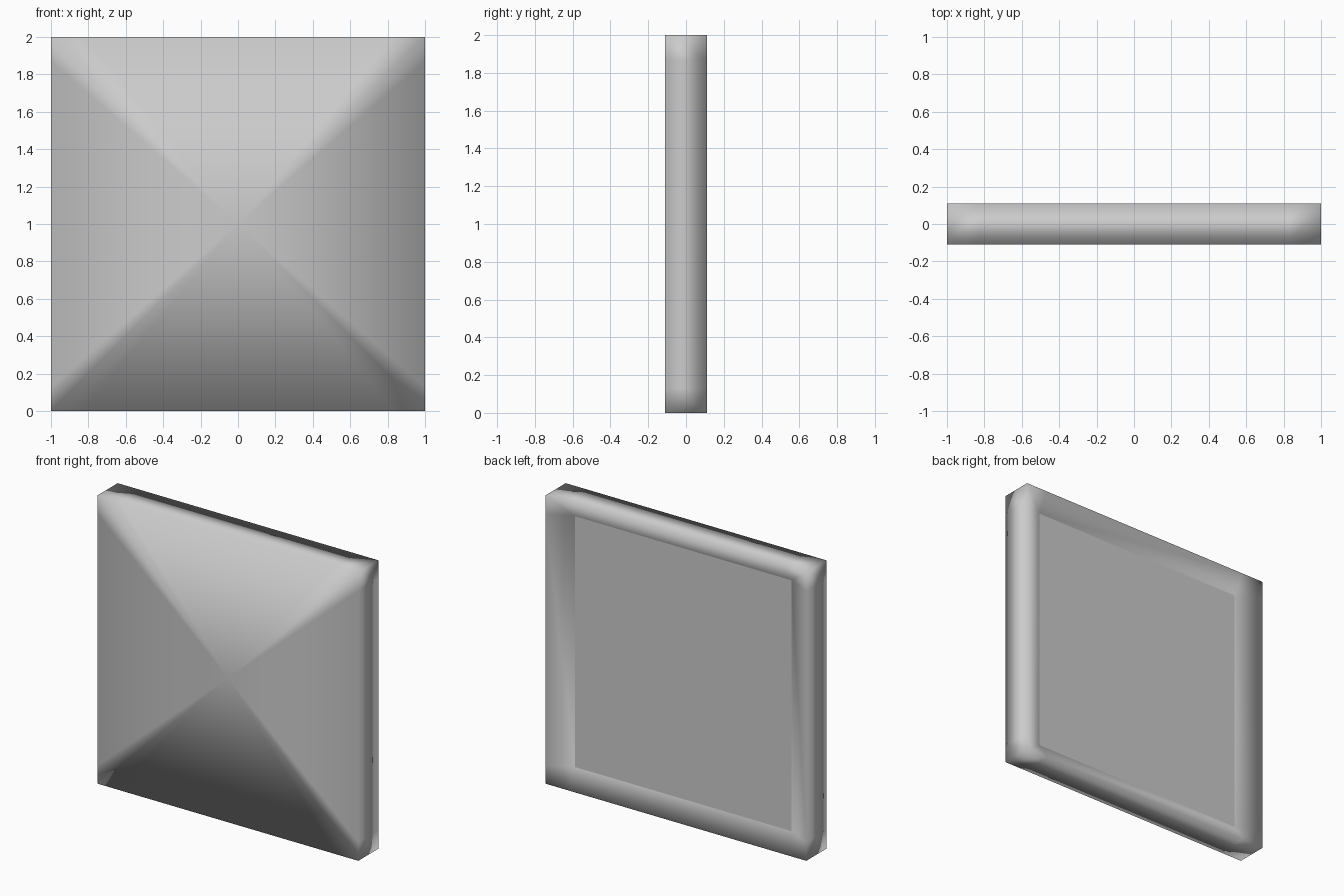
import bpy, bmesh

if "Cube" in bpy.data.objects:
    bpy.data.objects.remove(bpy.data.objects["Cube"])

T = 0.11           # half thickness
WX, WZ = 0.83, 0.87  # half sizes of the rear recess
FLOOR = 0.03       # y of the recess floor

# boundary going round: two split points and a corner per side
half_outer = [(-WX, -1), (WX, -1), (1, -1), (1, -WZ), (1, WZ), (1, 1)]
outer = half_outer + [(-u, -v) for u, v in half_outer]
inner = [(WX, -WZ), (WX, WZ), (-WX, WZ), (-WX, -WZ)]

bm = bmesh.new()


def ring(pts, y):
    return [bm.verts.new((u, y, v + 1)) for u, v in pts]


# panel: fanned front, outer sides, sloping rear rim and flat floor
front, back = ring(outer, -T), ring(outer, T)
base = ring(inner, FLOOR)
centre = bm.verts.new((0, -T, 1))
n = len(front)
for i in range(n):
    j = (i + 1) % n
    bm.faces.new((centre, front[i], front[j]))
    bm.faces.new((front[j], front[i], back[i], back[j]))
for k in range(4):
    a = 3 * k
    bm.faces.new((base[k - 1], base[k], back[a + 1], back[a]))
    bm.faces.new((base[k], back[a + 2], back[a + 1]))
    bm.faces.new((base[k], back[(a + 3) % n], back[a + 2]))
floor = bm.faces.new(base)
bmesh.ops.recalc_face_normals(bm, faces=bm.faces)

# smooth everywhere except around the floor
for f in bm.faces:
    f.smooth = True
for e in floor.edges:
    e.smooth = False
me = bpy.data.meshes.new("panel")
bm.to_mesh(me)
bm.free()
bpy.context.collection.objects.link(bpy.data.objects.new("panel", me))
